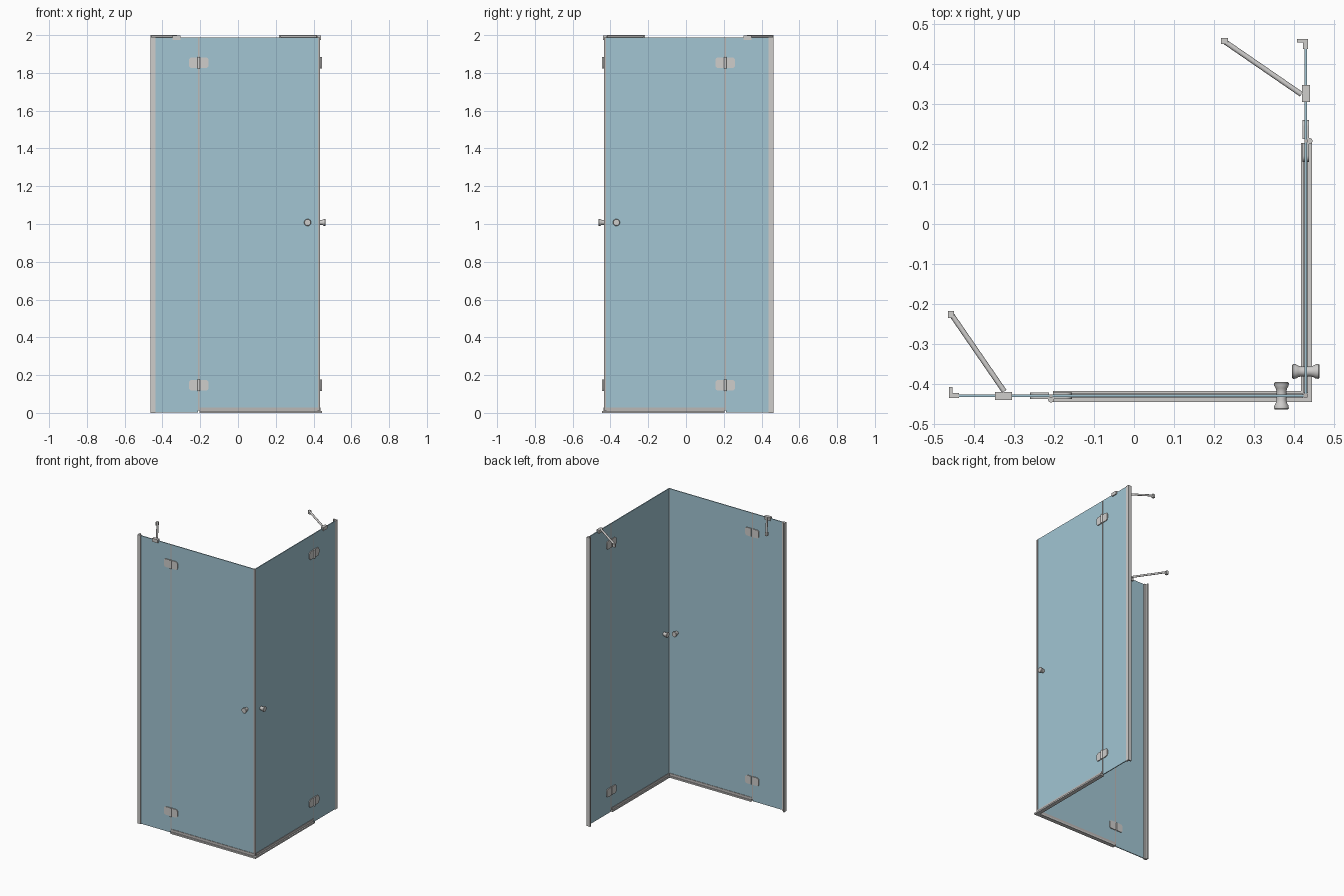
import bpy
import bmesh
import math
from mathutils import Matrix, Vector

cube = bpy.data.objects.get("Cube")
if cube:
    bpy.data.objects.remove(cube, do_unlink=True)


def make_material(name, rgb):
    mat = bpy.data.materials.new(name)
    mat.use_nodes = True
    mat.diffuse_color = (*rgb, 1)
    mat.node_tree.nodes["Principled BSDF"].inputs["Base Color"].default_value = (*rgb, 1)
    return mat


GLASS = make_material("blue glass", (0.36, 0.56, 0.65))
METAL = make_material("brushed metal", (0.62, 0.61, 0.60))
SEAL = make_material("grey seal", (0.50, 0.48, 0.47))

# Reflection across the diagonal turns the front wing into the side wing
DIAGONAL = Matrix(((0, -1, 0, 0), (-1, 0, 0, 0), (0, 0, 1, 0), (0, 0, 0, 1)))
Y = -0.4295        # middle plane of the front glass
HINGE_X = -0.2075  # hinge axis
TOP = 1.988


def add(name, bm, mat, smooth=False, both=True):
    """Make the part for the front wing and, mirrored, for the side wing."""
    bmesh.ops.recalc_face_normals(bm, faces=bm.faces[:])
    for wing in (("front_", "side_") if both else ("",)):
        if wing == "side_":
            bm.transform(DIAGONAL)
            bmesh.ops.reverse_faces(bm, faces=bm.faces[:])
        mesh = bpy.data.meshes.new(wing + name)
        bm.to_mesh(mesh)
        mesh.materials.append(mat)
        obj = bpy.data.objects.new(wing + name, mesh)
        bpy.context.collection.objects.link(obj)
        if smooth:
            bpy.ops.object.select_all(action="DESELECT")
            obj.select_set(True)
            bpy.context.view_layer.objects.active = obj
            bpy.ops.object.shade_smooth_by_angle(angle=math.radians(40))
    bm.free()


def prism(points, direction):
    """Extrude a closed outline of 3D points along a direction."""
    bm = bmesh.new()
    face = bm.faces.new([bm.verts.new(p) for p in points])
    result = bmesh.ops.extrude_face_region(bm, geom=[face], use_keep_orig=True)
    moved = [v for v in result["geom"] if isinstance(v, bmesh.types.BMVert)]
    bmesh.ops.translate(bm, verts=moved, vec=direction)
    return bm


def upright(outline, z0, z1):
    return prism([(x, y, z0) for x, y in outline], (0, 0, z1 - z0))


def box(x0, x1, y0, y1, z0, z1):
    return upright([(x0, y0), (x1, y0), (x1, y1), (x0, y1)], z0, z1)


def rod(start, end, radius, sides=16):
    start, end = Vector(start), Vector(end)
    axis = end - start
    bm = bmesh.new()
    place = Matrix.Translation((start + end) / 2) @ axis.to_track_quat("Z", "Y").to_matrix().to_4x4()
    bmesh.ops.create_cone(bm, cap_ends=True, segments=sides, radius1=radius,
                          radius2=radius, depth=axis.length, matrix=place)
    return bm


def lathe_y(profile, x, z, sides=24):
    """Spin (radius, offset) points around an axis along y."""
    bm = bmesh.new()
    rings = []
    for r, dy in profile:
        rings.append([bm.verts.new((x + r * math.cos(a), Y + dy, z + r * math.sin(a)))
                      for a in (2 * math.pi * i / sides for i in range(sides))])
    for low, high in zip(rings, rings[1:]):
        for i in range(sides):
            j = (i + 1) % sides
            bm.faces.new((low[i], low[j], high[j], high[i]))
    bm.faces.new(rings[0])
    bm.faces.new(rings[-1])
    return bm


# Glass panes
add("fixed_glass", box(-0.452, -0.2115, Y - 0.003, Y + 0.003, 0.003, TOP), GLASS)
add("door_glass", box(-0.2035, 0.4235, Y - 0.003, Y + 0.003, 0.015, TOP), GLASS)

# Wall profile with an L-shaped section
add("wall_profile", upright([(-0.4625, -0.4075), (-0.4625, -0.4345), (-0.4375, -0.4345),
                             (-0.4375, -0.4225), (-0.4535, -0.4225), (-0.4535, -0.4075)],
                            0, TOP + 0.002), METAL)

# Seals between the panes and at the meeting corner
add("hinge_seal", box(-0.2110, -0.2040, Y - 0.004, Y + 0.003, 0.012, TOP), SEAL)
add("corner_seal", box(-Y - 0.006, -Y + 0.004, Y - 0.004, Y + 0.006, 0.012, TOP), SEAL, both=False)

# Threshold rail, mitred at the corner, and the sweep under the door
add("threshold_rail", upright([(-0.2025, -0.4445), (0.4445, -0.4445),
                               (0.4175, -0.4175), (-0.2025, -0.4175)], 0, 0.010), METAL)
add("door_sweep", box(-0.2025, 0.4225, Y - 0.006, Y + 0.006, 0.010, 0.028), SEAL)

# Hinges: two plates with rounded outer corners around a barrel
HALF, INNER, OUTER, ROUND = 0.028, 0.005, 0.052, 0.015
for label, z in (("lower", 0.146), ("upper", 1.854)):
    for side, sign in (("wall", -1), ("door", 1)):
        outline = [(INNER, -HALF)]
        for corner, start in ((-1, -90), (1, 0)):
            for step in range(5):
                a = math.radians(start + step * 22.5)
                outline.append((OUTER - ROUND + ROUND * math.cos(a),
                                corner * (HALF - ROUND) + ROUND * math.sin(a)))
        outline.append((INNER, HALF))
        points = [(HINGE_X + sign * x, Y - 0.0085, z + h) for x, h in outline]
        add(f"{label}_hinge_{side}_plate", prism(points, (0, 0.017, 0)), METAL, True)
    add(f"{label}_hinge_barrel", rod((HINGE_X, Y - 0.009, z - 0.030),
                                     (HINGE_X, Y - 0.009, z + 0.030), 0.0075), METAL, True)

# Spool-shaped door knob through the glass
half_knob = [(0.0165, 0.0340), (0.0185, 0.0315), (0.0180, 0.0250),
             (0.0145, 0.0190), (0.0125, 0.0110), (0.0125, 0.0030)]
knob = half_knob + [(r, -d) for r, d in reversed(half_knob)]
add("door_knob", lathe_y(knob, 0.3685, 1.008), METAL, True)

# Stabiliser: glass clamp, slanted bar and wall foot
add("stabiliser_clamp", box(-0.3475, -0.3045, Y - 0.010, Y + 0.010, 1.974, 1.997), METAL)
add("stabiliser_bar", rod((-0.456, -0.2265, 1.993), (-0.324, -0.4185, 1.993), 0.0065), METAL, True)
add("stabiliser_foot", box(-0.4645, -0.4500, -0.2345, -0.2175, 1.976, 2.0), METAL)
